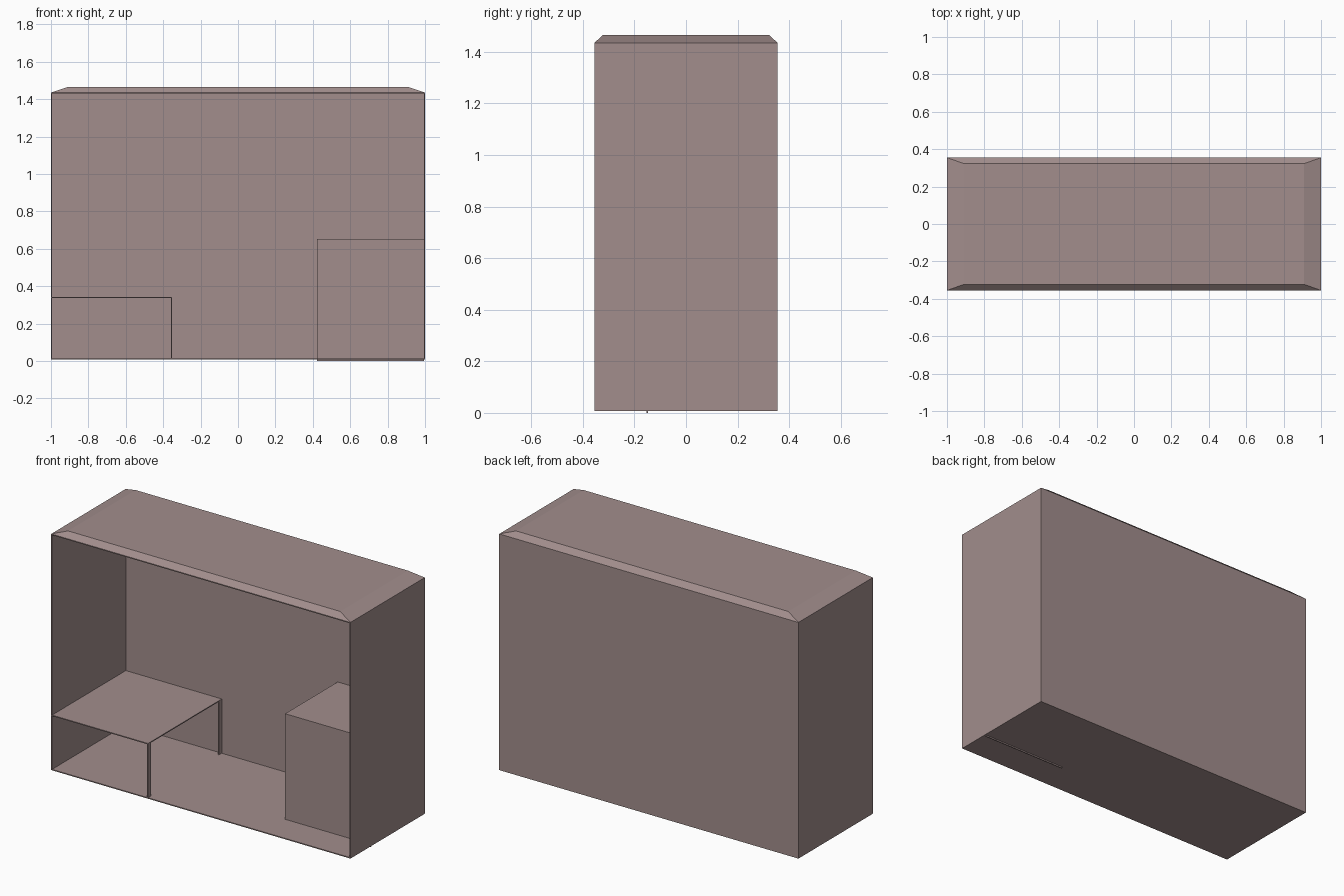
import bpy, bmesh

if "Cube" in bpy.data.objects:
    bpy.data.objects.remove(bpy.data.objects["Cube"])

X, Y = 1.0, 0.355          # half width, half depth
Z0, EAVE, TOP = 0.008, 1.435, 1.465
T = 0.006                  # sheet thickness

mat = bpy.data.materials.new("dusty_mauve")
mat.diffuse_color = (0.36, 0.27, 0.265, 1)
mat.use_nodes = True
mat.node_tree.nodes["Principled BSDF"].inputs["Base Color"].default_value = mat.diffuse_color


def box(name, x, y, z, taper=1.0):
    """Box from (min, max) ranges; taper scales the top face about its middle."""
    bm = bmesh.new()
    bmesh.ops.create_cube(bm, size=1)
    for v in bm.verts:
        s = taper if v.co.z > 0 else 1.0
        v.co = [(a + b) / 2 + v.co[i] * (b - a) * (s if i < 2 else 1)
                for i, (a, b) in enumerate((x, y, z))]
    me = bpy.data.meshes.new(name)
    bm.to_mesh(me)
    bm.free()
    me.materials.append(mat)
    ob = bpy.data.objects.new(name, me)
    bpy.context.collection.objects.link(ob)
    return ob


# Open-fronted shell
box("floor", (-X, X), (-Y, Y), (Z0, Z0 + T))
box("back_wall", (-X, X), (Y - T, Y), (Z0, EAVE))
box("left_wall", (-X, -X + T), (-Y, Y - T), (Z0, EAVE))
box("right_wall", (X - T, X), (-Y, Y - T), (Z0, EAVE))

# Roof slab with tapered edges
box("roof_lip", (-X, X), (-Y, Y), (EAVE - T, EAVE))
box("roof", (-X, X), (-Y, Y), (EAVE, TOP), taper=0.91)

# Low shelf on the left with a front and a back leg
SX, SZ = -0.353, 0.342
box("shelf", (-X + T, SX), (-Y, Y - T), (SZ - T, SZ))
for name, y in (("shelf_front_leg", -Y), ("shelf_back_leg", Y - 0.032)):
    box(name, (SX - T, SX), (y, y + 0.03), (Z0, SZ - T))

# Corner cupboard on the right, its front panel reaching the ground
CX, CY, CZ = 0.422, -0.153, 0.652
box("cupboard_front", (CX, X - T), (CY, CY + T), (0, CZ))
box("cupboard_side", (CX, CX + T), (CY + T, Y - T), (Z0, CZ))
box("cupboard_top", (CX + T, X - T), (CY + T, Y - T), (CZ - T, CZ))
